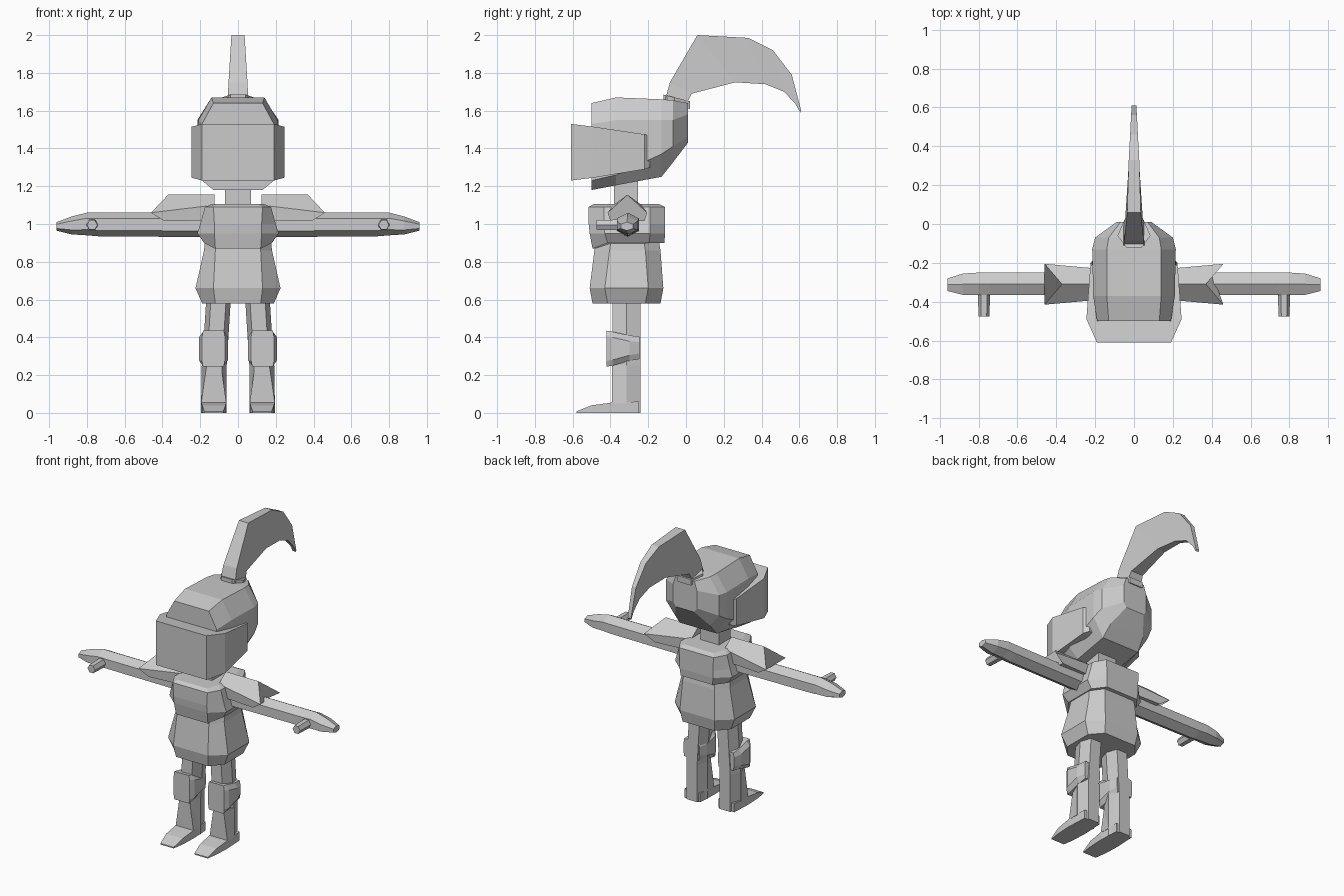
import bpy, bmesh

grey = bpy.data.materials.new("plain grey")
grey.diffuse_color = (0.6, 0.6, 0.6, 1)


def finish(name, bm):
    bmesh.ops.recalc_face_normals(bm, faces=bm.faces)
    mesh = bpy.data.meshes.new(name)
    bm.to_mesh(mesh)
    bm.free()
    mesh.materials.append(grey)
    obj = bpy.data.objects.new(name, mesh)
    bpy.context.collection.objects.link(obj)
    return obj


def loft(name, rings):
    """Skin matching point rings and cap both ends."""
    bm = bmesh.new()
    rows = [[bm.verts.new(p) for p in ring] for ring in rings]
    n = len(rows[0])
    for a, b in zip(rows, rows[1:]):
        for i in range(n):
            j = (i + 1) % n
            bm.faces.new((a[i], a[j], b[j], b[i]))
    bm.faces.new(rows[0])
    bm.faces.new(rows[-1])
    return finish(name, bm)


def octagon(hx, lo, hi, cx, clo, chi):
    """Chamfered rectangle: half width hx, narrowed to cx at both ends."""
    return [(-cx, lo), (cx, lo), (hx, clo), (hx, chi),
            (cx, hi), (-cx, hi), (-hx, chi), (-hx, clo)]


def box_ring(hx, y, lo, hi):
    return [(-hx, y, lo), (hx, y, lo), (hx, y, hi), (-hx, y, hi)]


def mirrored(name, rings):
    for side, s in (("left", 1), ("right", -1)):
        loft(f"{side}_{name}", [[(s * x, y, z) for x, y, z in r] for r in rings])


# Helmet, lofted from face to back: y, half width, bottom, top, chamfers
helmet = []
for y, hx, lo, hi, cx, clo, chi in (
        (-0.50, 0.19, 1.18, 1.64, 0.13, 1.23, 1.53),
        (-0.37, 0.21, 1.205, 1.67, 0.14, 1.26, 1.55),
        (-0.13, 0.215, 1.25, 1.66, 0.14, 1.37, 1.55),
        (-0.07, 0.20, 1.325, 1.655, 0.13, 1.41, 1.55),
        (0.01, 0.09, 1.43, 1.64, 0.07, 1.46, 1.58)):
    helmet.append([(x, y, z) for x, z in octagon(hx, lo, hi, cx, clo, chi)])
loft("helmet", helmet)

# Visor block wrapping the face
loft("visor", [box_ring(0.19, -0.61, 1.23, 1.53),
               box_ring(0.245, -0.49, 1.245, 1.515),
               box_ring(0.225, -0.22, 1.29, 1.475),
               box_ring(0.20, -0.19, 1.30, 1.465)])

# Plume socket, a tilted hexagon
hexa = [(0.04, -0.12), (0.085, -0.06), (0.05, 0.02),
        (-0.05, 0.02), (-0.085, -0.06), (-0.04, -0.12)]
loft("plume_socket", [[(x, y, 1.645 - 0.25 * (y + 0.12) + dz) for x, y in hexa]
                      for dz in (0, 0.04)])

# Plume, lofted between its upper and lower edges: y, z, y, z, half widths
plume = []
for yu, zu, yl, zl, wu, wl in (
        (-0.11, 1.66, 0.0, 1.63, 0.055, 0.055),
        (-0.085, 1.75, 0.03, 1.69, 0.05, 0.045),
        (0.06, 2.0, 0.26, 1.75, 0.035, 0.03),
        (0.33, 1.985, 0.42, 1.74, 0.027, 0.02),
        (0.46, 1.92, 0.52, 1.70, 0.02, 0.015),
        (0.56, 1.79, 0.58, 1.635, 0.015, 0.012),
        (0.61, 1.60, 0.605, 1.59, 0.012, 0.012)):
    plume.append([(-wu, yu, zu), (wu, yu, zu), (wl, yl, zl), (-wl, yl, zl)])
loft("plume", plume)

# Neck
loft("neck", [[(x, y, z) for x, y in
               ((-0.07, -0.38), (0.07, -0.38), (0.07, -0.255), (-0.07, -0.255))]
              for z in (1.05, 1.23)])


def torso_ring(z, hx, front, back, cx, droop=0):
    pts = octagon(hx, front, back, cx, front + 0.08, back - 0.08)
    return [(x, y, z - (droop if y < -0.45 else 0)) for x, y in pts]


# Tunic and chest armour
loft("tunic", [torso_ring(0.58, 0.19, -0.495, -0.135, 0.12),
               torso_ring(0.66, 0.225, -0.51, -0.12, 0.13),
               torso_ring(0.86, 0.18, -0.485, -0.135, 0.12),
               torso_ring(0.95, 0.17, -0.47, -0.15, 0.11)])
loft("chest_armour", [torso_ring(0.90, 0.18, -0.495, -0.115, 0.12, 0.03),
                      torso_ring(0.95, 0.215, -0.51, -0.11, 0.125),
                      torso_ring(1.0, 0.20, -0.515, -0.11, 0.125),
                      torso_ring(1.09, 0.175, -0.515, -0.11, 0.13),
                      torso_ring(1.105, 0.14, -0.49, -0.14, 0.11)])

# Arms tapering into hands: x, y range, z range
arm = []
for x, y0, y1, z0, z1 in (
        (0.10, -0.365, -0.25, 0.93, 1.06), (0.74, -0.365, -0.25, 0.935, 1.06),
        (0.80, -0.365, -0.25, 0.94, 1.06), (0.88, -0.365, -0.255, 0.945, 1.04),
        (0.96, -0.345, -0.28, 0.965, 1.01)):
    h, yc = z1 - z0, (y0 + y1) / 2
    arm.append([(x, y0, z0 + 0.25 * h), (x, yc, z0), (x, y1, z0 + 0.25 * h),
                (x, y1, z0 + 0.75 * h), (x, yc, z1), (x, y0, z0 + 0.75 * h)])
mirrored("arm", arm)

# Thumbs
mirrored("thumb", [[(0.772 + r * a, y, 0.995 + r * b) for a, b in
                    ((-1, 0), (-.5, -.9), (.5, -.9), (1, 0), (.5, .9), (-.5, .9))]
                   for y, r in ((-0.34, 0.032), (-0.475, 0.028))])

# Shoulder pads with a ridge along the top and a sloping outer end
mirrored("shoulder_pad", [
    [(0.125, -0.385, 1.02), (0.125, -0.385, 1.10), (0.125, -0.31, 1.155),
     (0.125, -0.235, 1.10), (0.125, -0.235, 1.02)],
    [(0.39, -0.40, 1.015), (0.46, -0.415, 1.06), (0.37, -0.31, 1.155),
     (0.46, -0.205, 1.06), (0.39, -0.22, 1.015)]])

# Legs, hexagonal columns leaning outward
leg_plan = [(-0.04, -0.39), (0.04, -0.39), (0.065, -0.315),
            (0.04, -0.24), (-0.04, -0.24), (-0.065, -0.315)]
mirrored("leg", [[(cx + x, y, z) for x, y in leg_plan]
                 for z, cx in ((0.0, 0.125), (0.25, 0.125), (0.62, 0.102))])

# Knee guards
mirrored("knee_guard", [[(0.13 + x, y, z) for x, z in
                         octagon(hx, lo, hi, 0.055, lo + 0.03, hi - 0.03)]
                        for y, hx, lo, hi in ((-0.42, 0.06, 0.245, 0.435),
                                              (-0.39, 0.077, 0.25, 0.43),
                                              (-0.30, 0.077, 0.275, 0.41),
                                              (-0.245, 0.06, 0.285, 0.405))])

# Boots with pointed toes and a narrowing shin front
mirrored("boot", [[(0.128 + s * hx, y, z) for s, z in
                   ((-1, 0), (1, 0), (1, top), (-1, top))]
                  for y, hx, top in ((-0.58, 0.05, 0.008), (-0.50, 0.062, 0.04),
                                     (-0.39, 0.067, 0.055), (-0.25, 0.06, 0.06))])
mirrored("shin", [[(0.128 - b, -0.392, z), (0.128 + b, -0.392, z),
                   (0.128 + w, -0.315, z), (0.128 - w, -0.315, z)]
                  for z, b, w in ((0.05, 0.067, 0.067), (0.25, 0.038, 0.065))])
